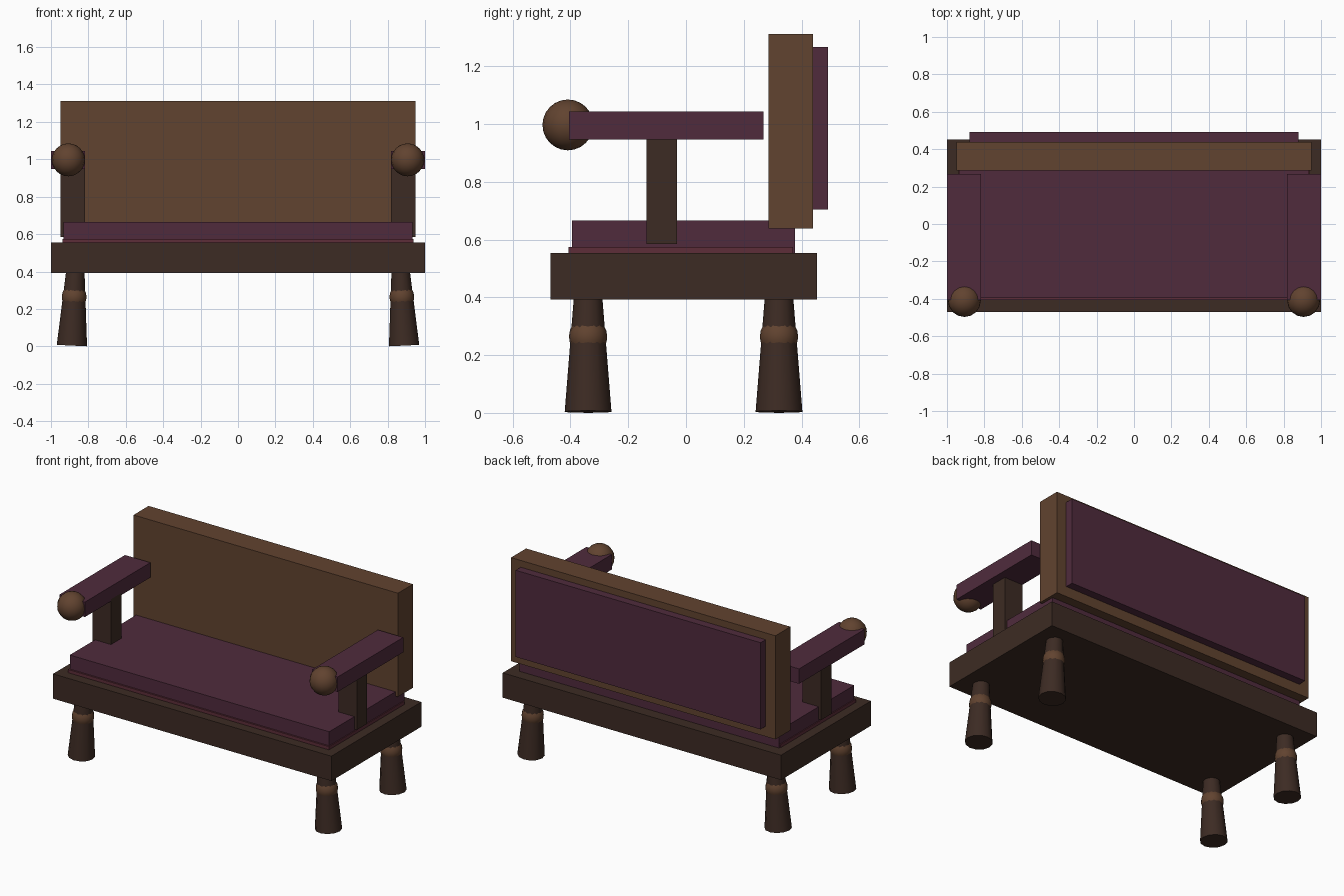
import bpy, bmesh, math
from mathutils import Matrix

if "Cube" in bpy.data.objects:
    bpy.data.objects.remove(bpy.data.objects["Cube"])


def material(name, rgb):
    m = bpy.data.materials.new(name)
    m.diffuse_color = (*rgb, 1)
    m.use_nodes = True
    m.node_tree.nodes["Principled BSDF"].inputs["Base Color"].default_value = m.diffuse_color
    return m


DARK = material("dark_wood", (0.046, 0.024, 0.017))
WOOD = material("brown_wood", (0.12, 0.056, 0.029))
FABRIC = material("purple_fabric", (0.08, 0.024, 0.046))
TRIM = material("red_trim", (0.11, 0.026, 0.04))


def finish(name, bm, mat, smooth=False):
    bmesh.ops.recalc_face_normals(bm, faces=bm.faces)
    me = bpy.data.meshes.new(name)
    bm.to_mesh(me)
    bm.free()
    me.materials.append(mat)
    ob = bpy.data.objects.new(name, me)
    bpy.context.collection.objects.link(ob)
    if smooth:
        bpy.ops.object.select_all(action='DESELECT')
        ob.select_set(True)
        bpy.context.view_layer.objects.active = ob
        bpy.ops.object.shade_smooth_by_angle(angle=math.radians(45))
    return ob


def box(name, x, y, z, mat):
    bm = bmesh.new()
    size = Matrix.Diagonal((x[1] - x[0], y[1] - y[0], z[1] - z[0], 1))
    mid = Matrix.Translation((sum(x) / 2, sum(y) / 2, sum(z) / 2))
    bmesh.ops.create_cube(bm, size=1, matrix=mid @ size)
    return finish(name, bm, mat)


def lathe(name, profile, sides, mat, matrix):
    # stacked rings of (radius, height), capped at both ends
    bm = bmesh.new()
    rings = [[bm.verts.new((r * math.cos(math.tau * i / sides),
                            r * math.sin(math.tau * i / sides), h))
              for i in range(sides)] for r, h in profile]
    for a, b in zip(rings, rings[1:]):
        for i in range(sides):
            j = (i + 1) % sides
            bm.faces.new((a[i], a[j], b[j], b[i]))
    bm.faces.new(rings[0])
    bm.faces.new(rings[-1])
    bm.transform(matrix)
    return finish(name, bm, mat, True)


# Seat frame and cushion
box("seat_frame", (-1, 1), (-0.47, 0.453), (0.393, 0.554), DARK)
box("cushion_trim", (-0.938, 0.938), (-0.406, 0.37), (0.55, 0.575), TRIM)
box("seat_cushion", (-0.932, 0.932), (-0.395, 0.378), (0.554, 0.666), FABRIC)

# Backrest with padded rear panel
box("backrest", (-0.95, 0.95), (0.285, 0.439), (0.638, 1.311), WOOD)
box("backrest_rear_panel", (-0.88, 0.88), (0.43, 0.491), (0.704, 1.267), FABRIC)

for side, s in (("left", -1), ("right", 1)):
    # Armrest, its post and the ball at its front end
    box(side + "_arm_post", sorted((s * 0.817, s * 0.95)), (-0.137, -0.031),
        (0.584, 0.96), DARK)
    box(side + "_armrest", sorted((s * 0.817, s)), (-0.405, 0.268),
        (0.947, 1.044), FABRIC)
    bm = bmesh.new()
    bmesh.ops.create_uvsphere(bm, u_segments=16, v_segments=12, radius=0.088,
                              matrix=Matrix.Translation((s * 0.907, -0.409, 0.997)))
    finish(side + "_arm_ball", bm, WOOD, True)

    # Slightly splayed tapered legs with a collar
    for end, y in (("front", -0.339), ("back", 0.322)):
        place = (Matrix.Translation((s * 0.888, y, 0.004))
                 @ Matrix.Rotation(-s * 0.046, 4, 'Y'))
        lathe(f"{end}_{side}_leg", [(0.081, 0), (0.049, 0.4)], 12, DARK, place)
        lathe(f"{end}_{side}_leg_collar",
              [(0.058, 0.228), (0.0645, 0.245), (0.066, 0.262), (0.063, 0.282), (0.055, 0.298)],
              16, WOOD, place)
